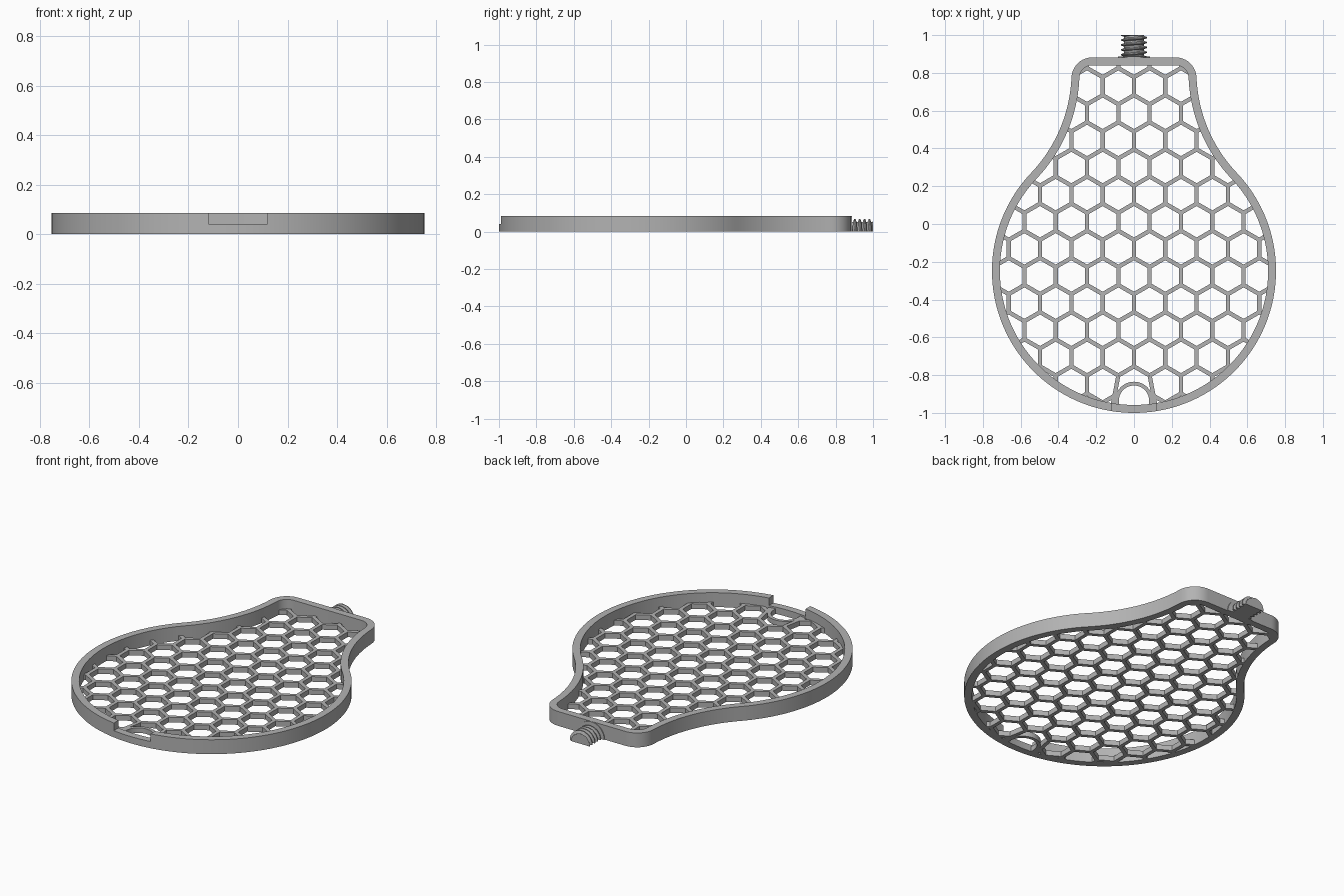
import bpy, bmesh, math
from mathutils import Vector

if "Cube" in bpy.data.objects:
    bpy.data.objects.remove(bpy.data.objects["Cube"])

HEIGHT, WALL, MESH_T = 0.085, 0.042, 0.03
PITCH, BAR = 0.1658, 0.011            # hexagon width, half bar width

grey = bpy.data.materials.new("plain_grey")
grey.use_nodes = True
grey.diffuse_color = (0.45, 0.45, 0.45, 1)
grey.node_tree.nodes["Principled BSDF"].inputs["Base Color"].default_value = grey.diffuse_color


def finish(bm, name, smooth=None):
    bmesh.ops.recalc_face_normals(bm, faces=bm.faces)
    mesh = bpy.data.meshes.new(name)
    bm.to_mesh(mesh)
    bm.free()
    ob = bpy.data.objects.new(name, mesh)
    bpy.context.collection.objects.link(ob)
    mesh.materials.append(grey)
    if smooth:
        bpy.ops.object.select_all(action="DESELECT")
        ob.select_set(True)
        bpy.context.view_layer.objects.active = ob
        bpy.ops.object.shade_smooth_by_angle(angle=math.radians(smooth))
    return ob


def prism(bm, pts, z0, z1):
    low = [bm.verts.new((p[0], p[1], z0)) for p in pts]
    high = [bm.verts.new((p[0], p[1], z1)) for p in pts]
    bm.faces.new(low[::-1])
    bm.faces.new(high)
    n = len(pts)
    for i in range(n):
        j = (i + 1) % n
        bm.faces.new((low[i], low[j], high[j], high[i]))


def arc(c, r, a0, a1, n):
    return [Vector((c[0] + r * math.cos(a0 + (a1 - a0) * i / n),
                    c[1] + r * math.sin(a0 + (a1 - a0) * i / n))) for i in range(n + 1)]


def outline(d):
    """Pear outline from tangent arcs, moved inward by d."""
    body_c, body_r, neck_r, corner_r = Vector((0, -0.248)), 0.752, 0.78, 0.11
    join = math.radians(43.55)
    neck_c = body_c + (body_r + neck_r) * Vector((math.cos(join), math.sin(join)))
    cy = 0.882 - corner_r
    cx = neck_c.x - math.sqrt((neck_r + corner_r) ** 2 - (neck_c.y - cy) ** 2)
    turn = math.atan2(neck_c.y - cy, neck_c.x - cx)
    half = arc(body_c, body_r - d, -math.pi / 2, join, 64)
    half += arc(neck_c, neck_r + d, join + math.pi, math.pi + turn, 20)[1:]
    half += arc((cx, cy), corner_r - d, turn, math.pi / 2, 12)[1:]
    return half + [Vector((-p.x, p.y)) for p in half[:0:-1]]


# Rim wall
bm = bmesh.new()
loops = []
for d, z in ((0, 0), (0, HEIGHT), (WALL, HEIGHT), (WALL, 0)):
    loops.append([bm.verts.new((p.x, p.y, z)) for p in outline(d)])
n = len(loops[0])
for k in range(4):
    a, b = loops[k], loops[(k + 1) % 4]
    for i in range(n):
        j = (i + 1) % n
        bm.faces.new((a[i], a[j], b[j], b[i]))
rim = finish(bm, "rim")

# Notch cut in the upper half of the rim
bm = bmesh.new()
prism(bm, [(-0.12, -1.1), (0.12, -1.1), (0.12, -0.85), (-0.12, -0.85)], 0.04, 0.2)
cutter = finish(bm, "notch_cutter")
cutter.hide_render = True
mod = rim.modifiers.new("notch", "BOOLEAN")
mod.operation, mod.solver, mod.object = "DIFFERENCE", "EXACT", cutter
bpy.context.view_layer.objects.active = rim
bpy.ops.object.modifier_apply(modifier="notch")
bpy.data.objects.remove(cutter)
rim.select_set(True)
bpy.ops.object.shade_smooth_by_angle(angle=math.radians(30))

# Honeycomb floor, each bar mitred at its joints and ended inside the rim
border = outline(WALL / 2)


def inside(p):
    hit = False
    for a, b in zip(border, border[1:] + border[:1]):
        if (a.y > p.y) != (b.y > p.y) and p.x < a.x + (b.x - a.x) * (p.y - a.y) / (b.y - a.y):
            hit = not hit
    return hit


def add_bar(bm, a, b):
    u = (b - a).normalized()
    s = Vector((-u.y, u.x)) * BAR
    m = u * BAR / math.sqrt(3)
    prism(bm, [a, a + m - s, b - m - s, b, b - m + s, a + m + s], 0, MESH_T)


bm = bmesh.new()
side = PITCH / math.sqrt(3)
for row in range(-3, 13):
    for col in range(-6, 7):
        mid = Vector(((col + 0.5 * (row % 2)) * PITCH, -0.706 + row * side * 1.5))
        top = mid + Vector((0, side / 2))
        ends = [(mid - Vector((0, side / 2)), top)]
        ends += [(top, top + Vector((sx * PITCH / 2, side / 2))) for sx in (-1, 1)]
        for a, b in ends:
            centre = (a + b) / 2
            if abs(centre.x) < 0.11 and centre.y < -0.79:
                continue
            ts = [i / 24 for i in range(25) if inside(a.lerp(b, i / 24))]
            if ts and ts[-1] - ts[0] > 0.15:
                add_bar(bm, a.lerp(b, ts[0]), a.lerp(b, ts[-1]))

# Slanted struts beside the notch
for sx in (-1, 1):
    add_bar(bm, Vector((sx * PITCH / 2, -0.706 - side)), Vector((sx * 0.115, -0.97)))
finish(bm, "honeycomb_floor")

# Arch behind the notch
bm = bmesh.new()
arch_c = (0, -0.935)
ring = [(-0.1, -0.965)] + [tuple(p) for p in arc(arch_c, 0.1, math.pi, 0, 24)] + [(0.1, -0.965)]
ring += [(0.08, -0.965)] + [tuple(p) for p in arc(arch_c, 0.08, 0, math.pi, 24)] + [(-0.08, -0.965)]
prism(bm, ring, 0, MESH_T)
finish(bm, "notch_arch", 30)

# Half-round threaded stud, flat underneath
bm = bmesh.new()
Y0, Y1, STEPS, SEG, LEAD = 0.87, 1.0, 78, 24, 0.026
rows = []
for i in range(STEPS + 1):
    y = Y0 + (Y1 - Y0) * i / STEPS
    ring = []
    for k in range(SEG + 1):
        t = math.pi * k / SEG
        phase = ((y - Y0) / LEAD + t / (2 * math.pi)) % 1
        ridge = min(1, max(0, 1.6 - abs(phase - 0.5) * 5))
        r = 0.085 if y < 0.888 else 0.053 + 0.016 * ridge
        ring.append(bm.verts.new((r * math.cos(t), y, r * math.sin(t))))
    rows.append(ring)
for a, b in zip(rows, rows[1:]):
    for k in range(SEG):
        bm.faces.new((a[k], a[k + 1], b[k + 1], b[k]))
    bm.faces.new((a[SEG], a[0], b[0], b[SEG]))
bm.faces.new(rows[0])
bm.faces.new(rows[-1])
finish(bm, "threaded_stud", 30)
